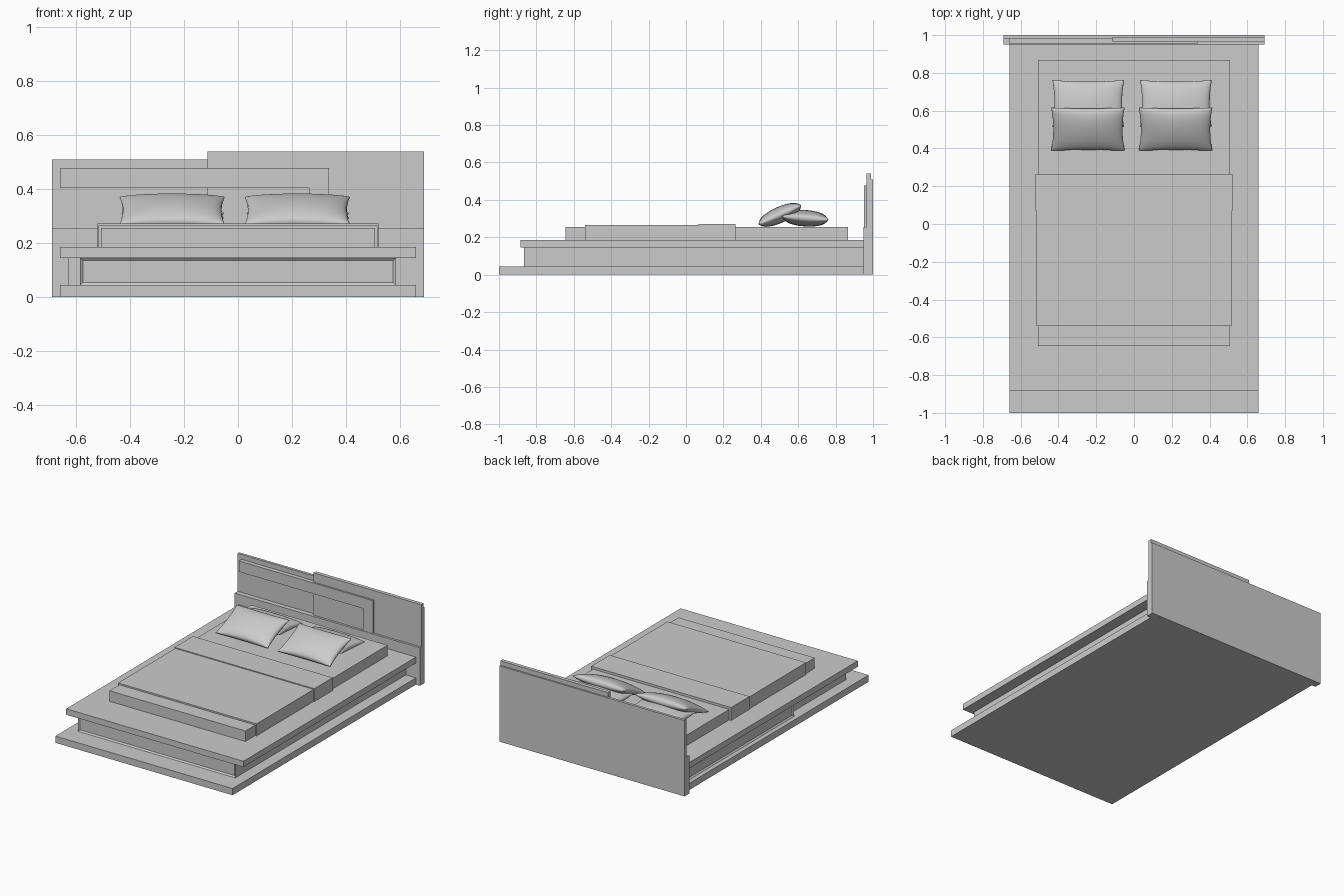
import bpy, bmesh, math
from mathutils import Matrix, Vector

if "Cube" in bpy.data.objects:
    bpy.data.objects.remove(bpy.data.objects["Cube"])

grey = bpy.data.materials.new("plain_grey")
grey.diffuse_color = (0.6, 0.6, 0.6, 1)
grey.use_nodes = True
grey.node_tree.nodes["Principled BSDF"].inputs["Base Color"].default_value = grey.diffuse_color


def finish(name, bm):
    bmesh.ops.recalc_face_normals(bm, faces=bm.faces)
    mesh = bpy.data.meshes.new(name)
    bm.to_mesh(mesh)
    bm.free()
    mesh.materials.append(grey)
    obj = bpy.data.objects.new(name, mesh)
    bpy.context.collection.objects.link(obj)
    return obj


def box(name, x, y, z, recess=None, rim=0.014):
    """Box from (min, max) ranges; recess is the direction of a panelled face."""
    bm = bmesh.new()
    size = [b - a for a, b in (x, y, z)]
    mid = [(a + b) / 2 for a, b in (x, y, z)]
    bmesh.ops.create_cube(bm, size=1, matrix=Matrix.Translation(mid) @ Matrix.Diagonal((*size, 1)))
    if recess:
        bm.normal_update()
        face = max(bm.faces, key=lambda f: f.normal.dot(Vector(recess)))
        bmesh.ops.inset_individual(bm, faces=[face], thickness=rim)
        bmesh.ops.translate(bm, verts=face.verts, vec=Vector(recess) * -0.008)
    return finish(name, bm)


def prism(name, outline, y0, y1):
    """Front outline (x, z) extruded in depth."""
    bm = bmesh.new()
    face = bm.faces.new([bm.verts.new((x, y0, z)) for x, z in outline])
    new = bmesh.ops.extrude_face_region(bm, geom=[face])["geom"]
    bmesh.ops.translate(bm, verts=[v for v in new if isinstance(v, bmesh.types.BMVert)],
                        vec=(0, y1 - y0, 0))
    return finish(name, bm)


def pillow(name, centre, size, tilt):
    """Two bulged grids sewn at the seam, with pinched sides and pointed corners."""
    bm = bmesh.new()
    n = 24
    w, d, t = (s / 2 for s in size)
    for side in (1, -1):
        rows = []
        for j in range(n + 1):
            v = math.sin(math.pi / 2 * (2 * j / n - 1))
            row = []
            for i in range(n + 1):
                u = math.sin(math.pi / 2 * (2 * i / n - 1))
                bulge = max(0, (1 - u * u) * (1 - v * v)) ** 0.42
                row.append(bm.verts.new((w * u * (1 - 0.06 * (1 - v * v)),
                                         d * v * (1 - 0.06 * (1 - u * u)),
                                         side * t * bulge)))
            rows.append(row)
        for j in range(n):
            for i in range(n):
                bm.faces.new((rows[j][i], rows[j][i + 1], rows[j + 1][i + 1], rows[j + 1][i]))
    bmesh.ops.remove_doubles(bm, verts=bm.verts, dist=0.0001)
    for f in bm.faces:
        f.smooth = True
    obj = finish(name, bm)
    obj.location = centre
    obj.rotation_euler = (math.radians(tilt), 0, 0)


# Bed frame: floor slab, recessed plinth with panelled front, overhanging platform
box("floor_slab", (-0.66, 0.66), (-1, 0.955), (0, 0.045))
box("plinth", (-0.585, 0.585), (-0.865, 0.955), (0.045, 0.145), recess=(0, -1, 0))
box("side_drawer", (-0.63, -0.585), (-0.25, 0.955), (0.045, 0.145), recess=(-1, 0, 0))
box("platform", (-0.66, 0.66), (-0.885, 0.955), (0.145, 0.185))

# Bedding: mattress, blanket and folded band
box("mattress", (-0.507, 0.507), (-0.645, 0.867), (0.185, 0.256))
box("blanket", (-0.516, 0.516), (-0.54, 0.2), (0.185, 0.266))
box("blanket_fold", (-0.521, 0.521), (0.068, 0.264), (0.185, 0.272))

# Headboard: layered boards
box("headboard_base", (-0.69, 0.69), (0.95, 1), (0, 0.255))
box("headboard_back", (-0.69, 0.69), (0.982, 1), (0.255, 0.51))
box("headboard_tall_panel", (-0.113, 0.69), (0.965, 0.99), (0.255, 0.54))
prism("headboard_corner_trim",
      [(-0.66, 0.405), (0.264, 0.405), (0.264, 0.255), (0.337, 0.255), (0.337, 0.478), (-0.66, 0.478)],
      0.953, 0.984)

# Pillows: flat pair behind, leaning pair in front
for label, x in (("left", -0.242), ("right", 0.222)):
    pillow(label + "_back_pillow", (x, 0.637, 0.302), (0.38, 0.25, 0.088), -4)
    pillow(label + "_front_pillow", (x - 0.002, 0.502, 0.32), (0.39, 0.25, 0.086), 24)
